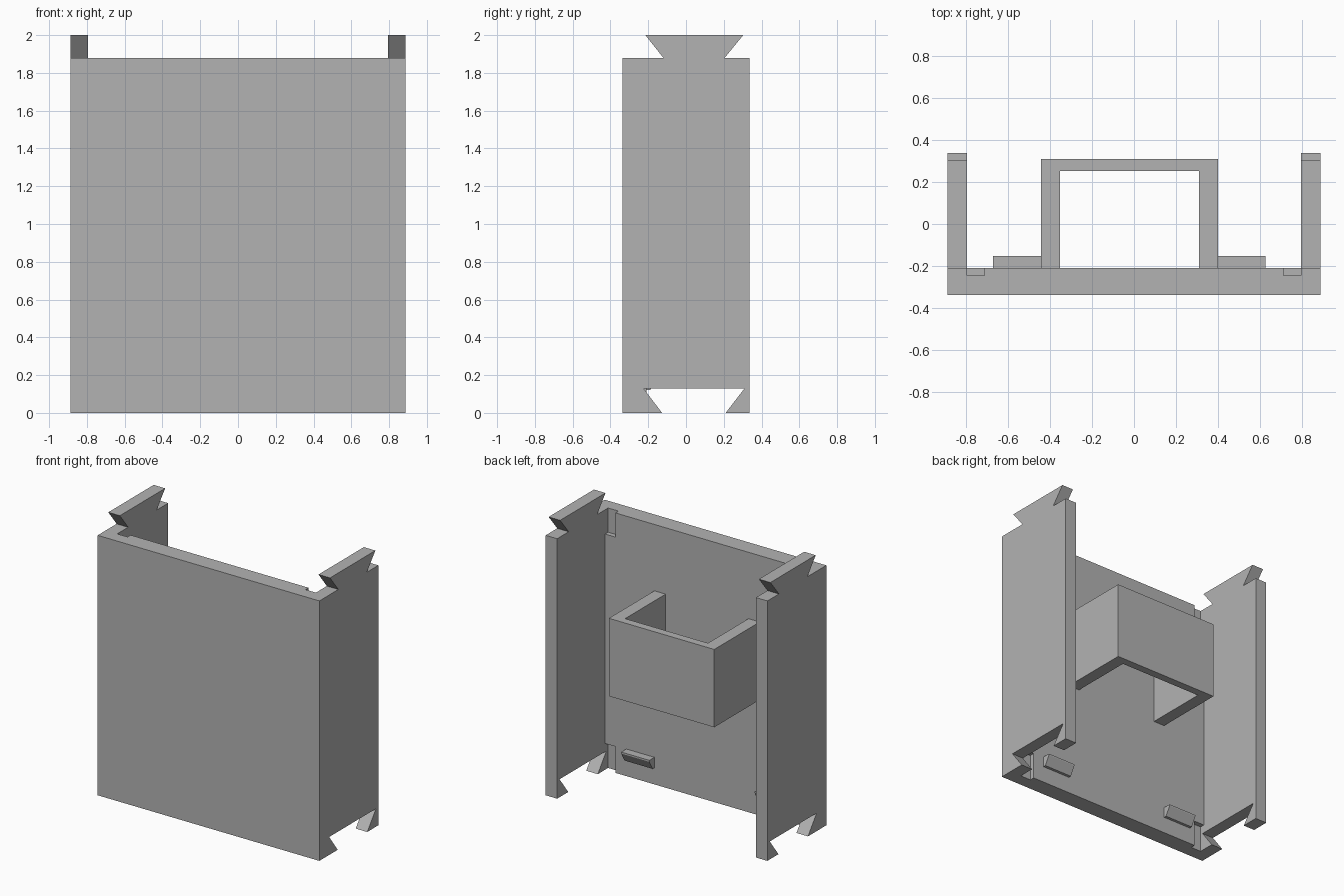
import bpy
import bmesh
from mathutils import Vector

default = bpy.data.objects.get("Cube")
if default:
    bpy.data.objects.remove(default, do_unlink=True)

grey = bpy.data.materials.new("plain_grey")
grey.use_nodes = True
grey.diffuse_color = (0.45, 0.45, 0.45, 1)
grey.node_tree.nodes["Principled BSDF"].inputs["Base Color"].default_value = grey.diffuse_color


def prism(name, points, start, sweep):
    """Extrude a closed outline: start places its 2D points, sweep is the extrusion vector."""
    bm = bmesh.new()
    face = bm.faces.new([bm.verts.new(start(a, b)) for a, b in points])
    result = bmesh.ops.extrude_face_region(bm, geom=[face])
    moved = [v for v in result["geom"] if isinstance(v, bmesh.types.BMVert)]
    bmesh.ops.translate(bm, verts=moved, vec=Vector(sweep))
    bmesh.ops.recalc_face_normals(bm, faces=bm.faces)
    mesh = bpy.data.meshes.new(name)
    bm.to_mesh(mesh)
    bm.free()
    mesh.materials.append(grey)
    obj = bpy.data.objects.new(name, mesh)
    bpy.context.collection.objects.link(obj)
    return obj


def along_x(name, points, x0, x1):
    return prism(name, points, lambda y, z: (x0, y, z), (x1 - x0, 0, 0))


def along_z(name, points, z0, z1):
    return prism(name, points, lambda x, y: (x, y, z0), (0, 0, z1 - z0))


def rect(a0, a1, b0, b1):
    return [(a0, b0), (a1, b0), (a1, b1), (a0, b1)]


OUT, IN = 0.887, 0.795       # outer and inner wall x
FRONT, BACK = -0.337, 0.337  # depth limits
INNER, TOP = -0.21, 1.88     # back face and top of the panel

# Front panel
panel = along_z("front_panel", rect(-IN, IN, FRONT, INNER), 0, TOP)

# Corner slots cut into the back of the panel
for side, sx in (("left", 1), ("right", -1)):
    for level, z0, z1 in (("lower", -0.1, 0.19), ("upper", 1.705, 2.0)):
        edges = sorted((sx * 0.712, sx * (IN + 0.05)))
        cutter = along_z(f"{side}_{level}_slot_cutter", rect(*edges, -0.245, -0.1), z0, z1)
        cutter.hide_render = True
        cutter.hide_set(True)
        cutter.display_type = 'WIRE'
        cut = panel.modifiers.new(cutter.name, 'BOOLEAN')
        cut.operation = 'DIFFERENCE'
        cut.solver = 'EXACT'
        cut.object = cutter

# Bake the slots, then drop the cutters
bpy.context.view_layer.update()
evaluated = panel.evaluated_get(bpy.context.evaluated_depsgraph_get())
baked = bpy.data.meshes.new_from_object(evaluated)
cutters = [m.object for m in panel.modifiers]
panel.modifiers.clear()
panel.data = baked
for cutter in cutters:
    bpy.data.objects.remove(cutter, do_unlink=True)

# Side walls with a dovetail tab on top and a matching socket below
wall = [(FRONT, 0), (-0.127, 0), (-0.225, 0.13), (0.31, 0.13), (0.21, 0), (BACK, 0),
        (BACK, TOP), (0.205, TOP), (0.303, 2), (-0.215, 2), (-0.12, TOP), (FRONT, TOP)]
along_x("left_wall", wall, IN, OUT)
along_x("right_wall", wall, -OUT, -IN)

# U-shaped bracket on the back of the panel
bracket = [(-0.443, INNER), (-0.443, 0.31), (0.4, 0.31), (0.4, INNER),
           (0.31, INNER), (0.31, 0.253), (-0.353, 0.253), (-0.353, INNER)]
along_z("bracket", bracket, 0.837, 1.4)

# Sloped ledges near the bottom
ledge = [(INNER, 0.12), (-0.19, 0.12), (-0.152, 0.185), (-0.152, 0.196), (INNER, 0.196)]
along_x("left_ledge", ledge, 0.4, 0.625)
along_x("right_ledge", ledge, -0.67, -0.443)
